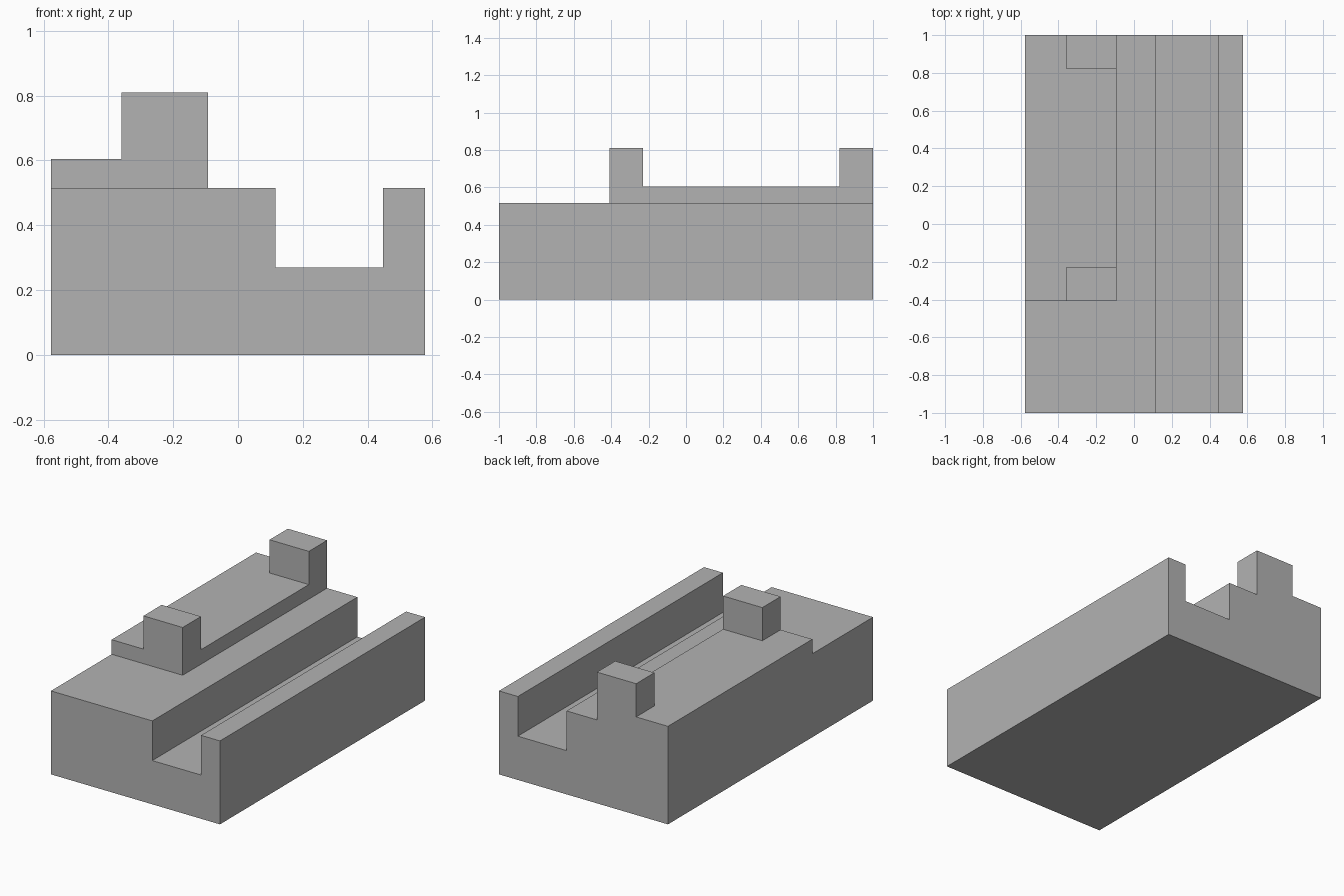
import bpy
import bmesh

cube = bpy.data.objects.get("Cube")
if cube:
    bpy.data.objects.remove(cube, do_unlink=True)

grey = bpy.data.materials.new("plain_grey")
grey.use_nodes = True
colour = (0.45, 0.45, 0.45, 1)
grey.diffuse_color = colour
grey.node_tree.nodes["Principled BSDF"].inputs["Base Color"].default_value = colour


def extrude_profile(name, profile, y0, y1):
    """Extrude an x-z outline from y0 to y1 as a closed solid."""
    bm = bmesh.new()
    face = bm.faces.new([bm.verts.new((x, y0, z)) for x, z in profile])
    result = bmesh.ops.extrude_face_region(bm, geom=[face])
    moved = [v for v in result["geom"] if isinstance(v, bmesh.types.BMVert)]
    bmesh.ops.translate(bm, verts=moved, vec=(0, y1 - y0, 0))
    bmesh.ops.recalc_face_normals(bm, faces=bm.faces)
    mesh = bpy.data.meshes.new(name)
    bm.to_mesh(mesh)
    bm.free()
    mesh.materials.append(grey)
    obj = bpy.data.objects.new(name, mesh)
    bpy.context.collection.objects.link(obj)
    return obj


SIDE, BACK = 0.577, 1.0
TOP, STEP, POST = 0.515, 0.605, 0.81
SLOT_LEFT, SLOT_RIGHT, SLOT_FLOOR = 0.115, 0.448, 0.27
EDGE, POST_EDGE, STEP_FRONT = -0.092, -0.36, -0.408

# Base with a slot running its full length
base = extrude_profile("slotted_base", [
    (-SIDE, 0), (SIDE, 0), (SIDE, TOP), (SLOT_RIGHT, TOP),
    (SLOT_RIGHT, SLOT_FLOOR), (SLOT_LEFT, SLOT_FLOOR),
    (SLOT_LEFT, TOP), (-SIDE, TOP)], -BACK, BACK)

# Raised platform, then its two end sections with upright posts
platform = [(-SIDE, TOP), (EDGE, TOP), (EDGE, STEP), (-SIDE, STEP)]
post = [(-SIDE, TOP), (EDGE, TOP), (EDGE, POST),
        (POST_EDGE, POST), (POST_EDGE, STEP), (-SIDE, STEP)]
POST_BACK, REAR_POST = -0.23, 0.822
parts = [
    extrude_profile("front_post", post, STEP_FRONT, POST_BACK),
    extrude_profile("platform", platform, POST_BACK, REAR_POST),
    extrude_profile("rear_post", post, REAR_POST, BACK),
]

# Fuse everything into one clean solid
for part in parts:
    union = base.modifiers.new("join_" + part.name, "BOOLEAN")
    union.operation = "UNION"
    union.solver = "EXACT"
    union.object = part
depsgraph = bpy.context.evaluated_depsgraph_get()
solid = bpy.data.meshes.new_from_object(base.evaluated_get(depsgraph))
base.modifiers.clear()
base.data = solid
for part in parts:
    bpy.data.objects.remove(part, do_unlink=True)

# Dissolve the seams left between coplanar faces
bm = bmesh.new()
bm.from_mesh(solid)
bmesh.ops.remove_doubles(bm, verts=bm.verts, dist=0.0001)
bmesh.ops.dissolve_limit(bm, angle_limit=0.01, verts=bm.verts, edges=bm.edges)
bm.to_mesh(solid)
bm.free()
